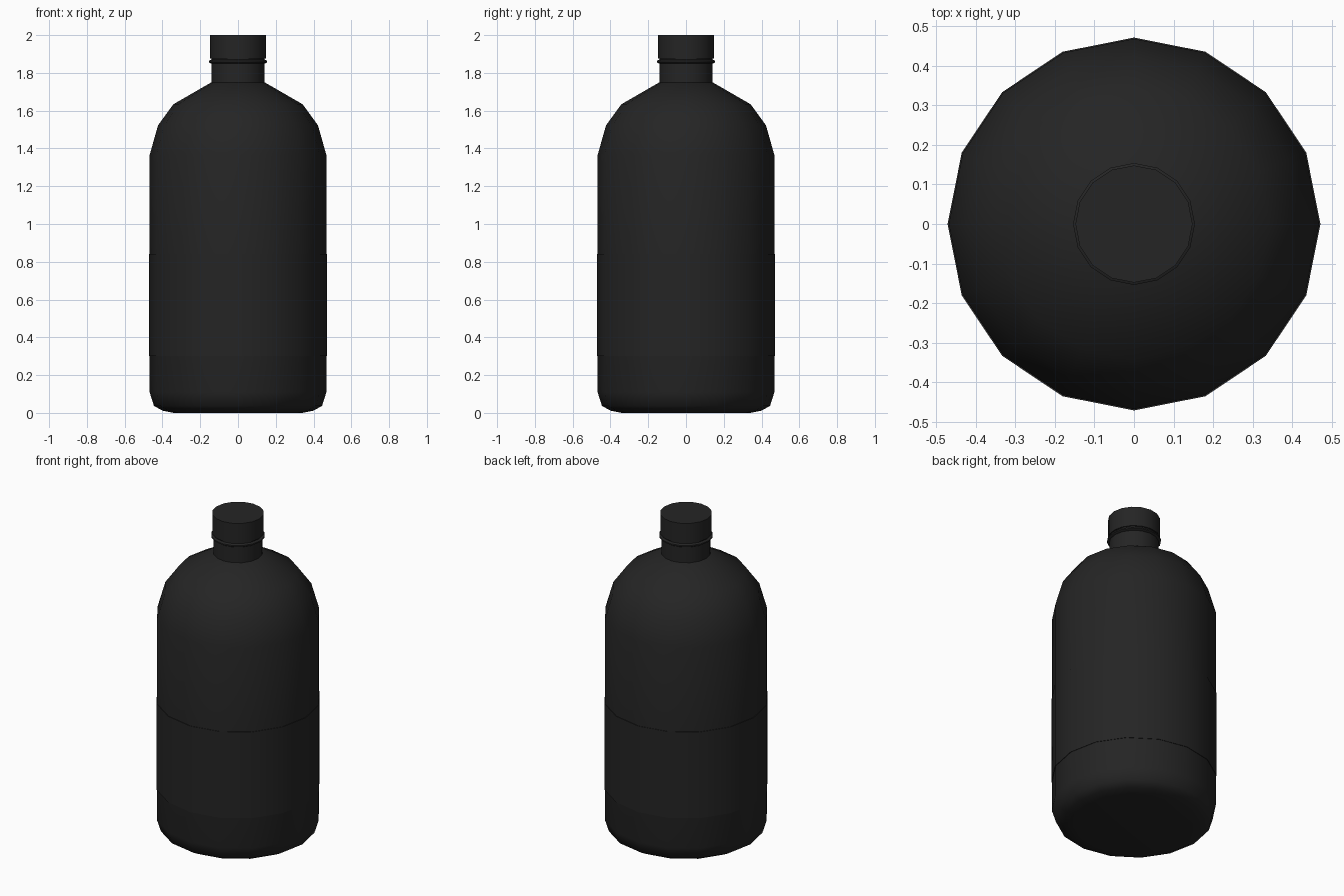
import bpy
import math

SIDES = 16

cube = bpy.data.objects.get("Cube")
if cube:
    bpy.data.objects.remove(cube, do_unlink=True)

black = bpy.data.materials.new("matte black")
colour = (0.018, 0.018, 0.018, 1)
black.diffuse_color = colour
black.use_nodes = True
shader = black.node_tree.nodes["Principled BSDF"]
shader.inputs["Base Color"].default_value = colour
shader.inputs["Roughness"].default_value = 0.6


def lathe(name, profile, sharp_angle, cap_ends=True):
    """Spin (radius, height) points, listed bottom to top, around z."""
    verts = []
    for r, z in profile:
        for i in range(SIDES):
            a = math.tau * i / SIDES
            verts.append((r * math.cos(a), r * math.sin(a), z))
    faces = []
    for k in range(len(profile) - 1):
        low, high = k * SIDES, (k + 1) * SIDES
        for i in range(SIDES):
            j = (i + 1) % SIDES
            faces.append((low + i, low + j, high + j, high + i))
    if cap_ends:
        faces.append(tuple(reversed(range(SIDES))))
        faces.append(tuple(range(len(verts) - SIDES, len(verts))))
    mesh = bpy.data.meshes.new(name)
    mesh.from_pydata(verts, [], faces)
    mesh.materials.append(black)
    obj = bpy.data.objects.new(name, mesh)
    bpy.context.collection.objects.link(obj)
    bpy.ops.object.select_all(action="DESELECT")
    obj.select_set(True)
    bpy.context.view_layer.objects.active = obj
    bpy.ops.object.shade_smooth_by_angle(angle=math.radians(sharp_angle))
    return obj


# Body: rounded base, straight wall, domed shoulder
lathe("bottle_body", [
    (0.34, 0.0), (0.40, 0.012), (0.445, 0.037), (0.468, 0.11),
    (0.468, 1.365), (0.423, 1.523), (0.342, 1.634), (0.141, 1.75)], 50)

# Neck
lathe("bottle_neck", [(0.141, 1.745), (0.141, 1.89)], 40)

# Thin label wrapped around the wall
lathe("label", [(0.468, 0.30), (0.471, 0.30), (0.471, 0.84), (0.468, 0.84)],
      40, cap_ends=False)

# Tamper ring under the cap
lathe("cap_ring", [
    (0.143, 1.849), (0.154, 1.856), (0.154, 1.864), (0.143, 1.870)], 40)

# Screw cap
lathe("cap", [(0.148, 1.877), (0.148, 2.0)], 40)
